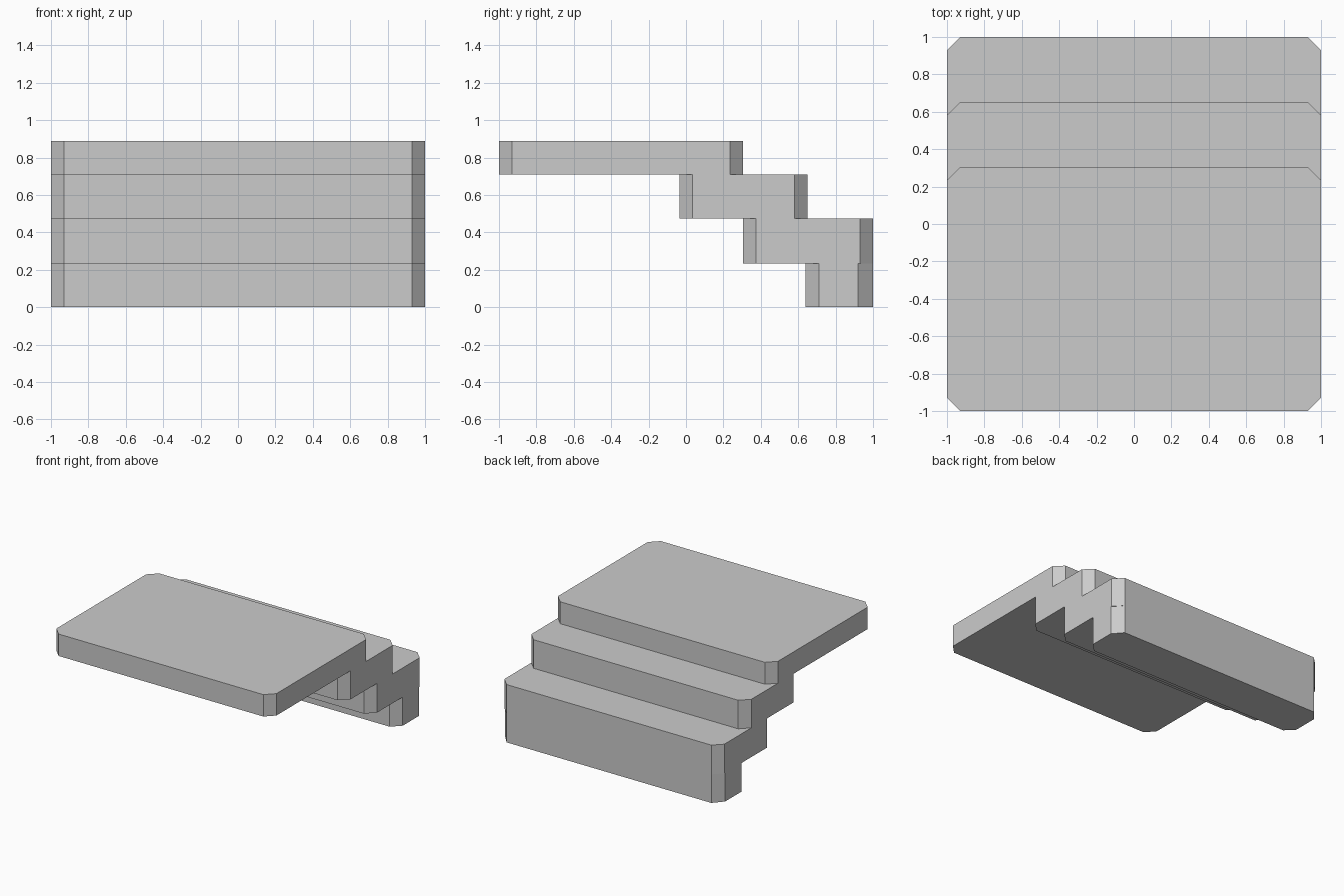
import bpy
import bmesh

cube = bpy.data.objects.get("Cube")
if cube:
    bpy.data.objects.remove(cube, do_unlink=True)

# One plain grey for the whole staircase
GREY = (0.6, 0.6, 0.6, 1.0)
stone = bpy.data.materials.new("light_grey")
stone.use_nodes = True
stone.diffuse_color = GREY
stone.node_tree.nodes["Principled BSDF"].inputs["Base Color"].default_value = GREY


def slab(name, y0, y1, z0, z1, back_cut=0.07, cut=0.07):
    """Full-width slab with its four upright corners cut off."""
    outline = [(-1 + cut, y0), (1 - cut, y0), (1, y0 + cut), (1, y1 - back_cut),
               (1 - cut, y1), (-1 + cut, y1), (-1, y1 - back_cut), (-1, y0 + cut)]
    bm = bmesh.new()
    base = bm.faces.new([bm.verts.new((x, y, z0)) for x, y in outline])
    grown = bmesh.ops.extrude_face_region(bm, geom=[base])
    top = [v for v in grown["geom"] if isinstance(v, bmesh.types.BMVert)]
    bmesh.ops.translate(bm, vec=(0, 0, z1 - z0), verts=top)
    bmesh.ops.recalc_face_normals(bm, faces=bm.faces)
    mesh = bpy.data.meshes.new(name)
    bm.to_mesh(mesh)
    bm.free()
    mesh.materials.append(stone)
    obj = bpy.data.objects.new(name, mesh)
    bpy.context.collection.objects.link(obj)
    return obj


# Steps climb from the back towards the front, ending in a deep landing
slab("base_block", 0.64, 1.0, 0.0, 0.235, back_cut=0.08)
slab("lower_step", 0.305, 1.0, 0.235, 0.475)
slab("middle_step", -0.035, 0.65, 0.475, 0.71)
slab("top_landing", -1.0, 0.305, 0.71, 0.89)
